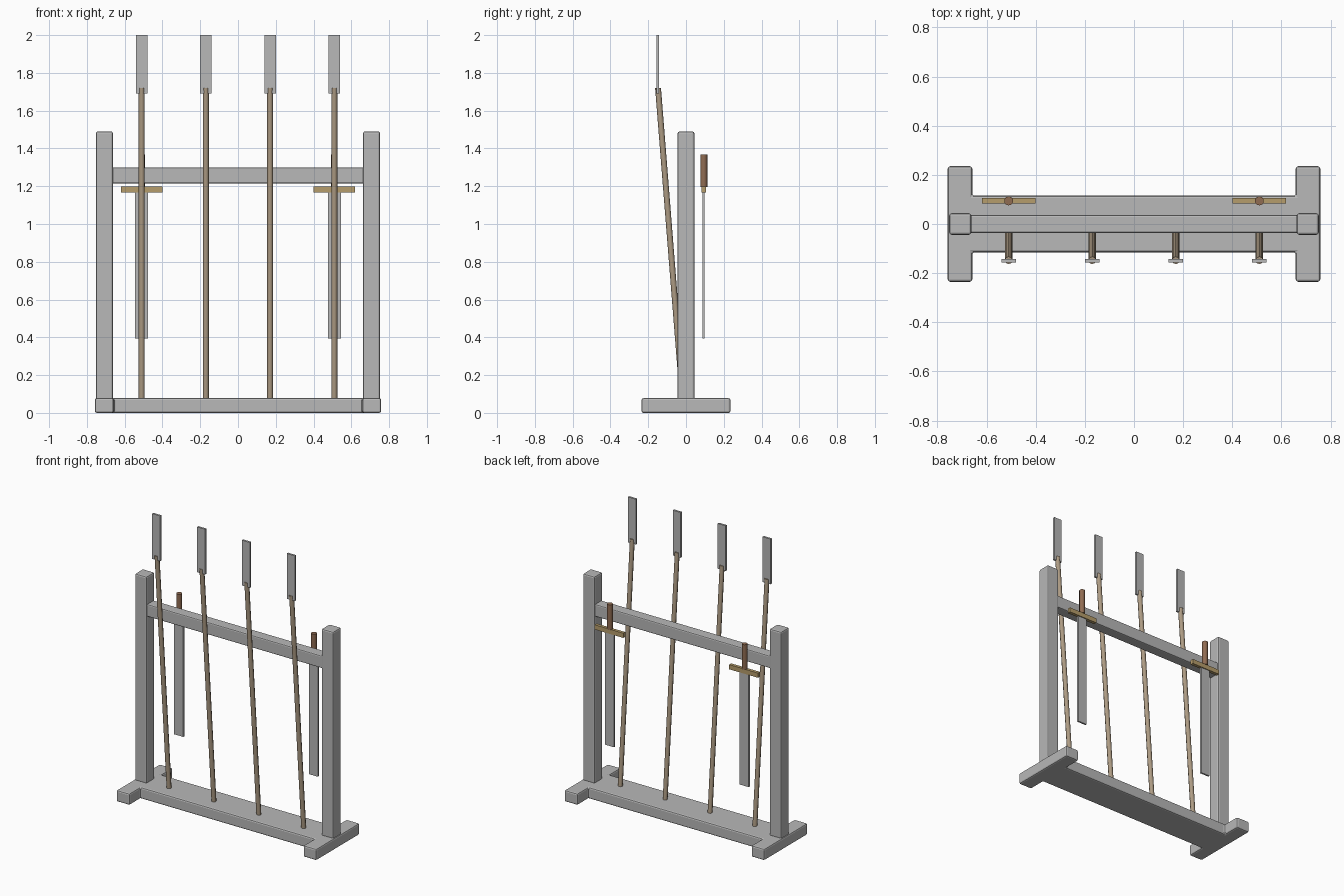
import bpy, bmesh, math
from mathutils import Vector

if "Cube" in bpy.data.objects:
    bpy.data.objects.remove(bpy.data.objects["Cube"])


def material(name, rgb):
    m = bpy.data.materials.new(name)
    m.diffuse_color = (*rgb, 1)
    m.use_nodes = True
    m.node_tree.nodes["Principled BSDF"].inputs["Base Color"].default_value = m.diffuse_color
    return m


GREY = material("grey", (0.48, 0.48, 0.48))
SHAFT = material("pale_wood", (0.42, 0.33, 0.23))
GRIP = material("brown_leather", (0.28, 0.15, 0.085))
BRASS = material("brass", (0.47, 0.34, 0.15))


def finish(name, bm, mat, bevel=0):
    bmesh.ops.recalc_face_normals(bm, faces=bm.faces[:])
    mesh = bpy.data.meshes.new(name)
    bm.to_mesh(mesh)
    bm.free()
    ob = bpy.data.objects.new(name, mesh)
    bpy.context.collection.objects.link(ob)
    mesh.materials.append(mat)
    if bevel:
        mod = ob.modifiers.new("bevel", 'BEVEL')
        mod.width = bevel
        mod.segments = 2
        mod.limit_method = 'ANGLE'
    return ob


def box(name, x, y, z, mat, bevel=0):
    """Box from (min, max) ranges along each axis."""
    bm = bmesh.new()
    bmesh.ops.create_cube(bm, size=1)
    for v in bm.verts:
        v.co = [r[0] if c < 0 else r[1] for c, r in zip(v.co, (x, y, z))]
    return finish(name, bm, mat, bevel)


def rod(name, start, end, radius, sides, mat):
    """Straight rod between two points."""
    a, b = Vector(start), Vector(end)
    bm = bmesh.new()
    bmesh.ops.create_cone(bm, cap_ends=True, segments=sides,
                          radius1=radius, radius2=radius, depth=(b - a).length)
    turn = (b - a).to_track_quat('Z', 'Y')
    for v in bm.verts:
        v.co = turn @ v.co + (a + b) / 2
    ob = finish(name, bm, mat)
    bpy.ops.object.select_all(action='DESELECT')
    bpy.context.view_layer.objects.active = ob
    ob.select_set(True)
    bpy.ops.object.shade_smooth_by_angle(angle=math.radians(50))
    return ob


# H-shaped base: plank with a cross foot at each end
quarter = [(0.658, 0.115), (0.658, 0.235), (0.758, 0.235)]
outline = (quarter + [(x, -y) for x, y in reversed(quarter)]
           + [(-x, -y) for x, y in quarter]
           + [(-x, y) for x, y in reversed(quarter)])
bm = bmesh.new()
face = bm.faces.new([bm.verts.new((x, y, 0)) for x, y in outline])
top = bmesh.ops.extrude_face_region(bm, geom=[face])["geom"]
bmesh.ops.translate(bm, vec=(0, 0, 0.078),
                    verts=[g for g in top if isinstance(g, bmesh.types.BMVert)])
finish("base", bm, GREY, 0.01)

# Uprights and top rail
for side, x in (("left", -0.707), ("right", 0.707)):
    box(side + "_post", (x - 0.045, x + 0.045), (-0.044, 0.044),
        (0.07, 1.49), GREY, 0.01)
box("top_rail", (-0.67, 0.67), (-0.037, 0.037), (1.215, 1.30), GREY, 0.008)

# Leaning spears
for i in range(4):
    x = -0.51 + 0.34 * i
    rod(f"spear_shaft_{i + 1}", (x, -0.017, 0.07), (x, -0.148, 1.72),
        0.0155, 8, SHAFT)
    box(f"spear_blade_{i + 1}", (x - 0.03, x + 0.03), (-0.157, -0.143),
        (1.69, 2.0), GREY)

# Swords hanging behind the rack
for side, x in (("left", -0.51), ("right", 0.51)):
    box(side + "_sword_blade", (x - 0.034, x + 0.034), (0.087, 0.099),
        (0.395, 1.17), GREY)
    box(side + "_sword_guard", (x - 0.109, x + 0.109), (0.083, 0.105),
        (1.166, 1.198), BRASS)
    rod(side + "_sword_grip", (x, 0.094, 1.197), (x, 0.094, 1.367),
        0.0185, 10, GRIP)
